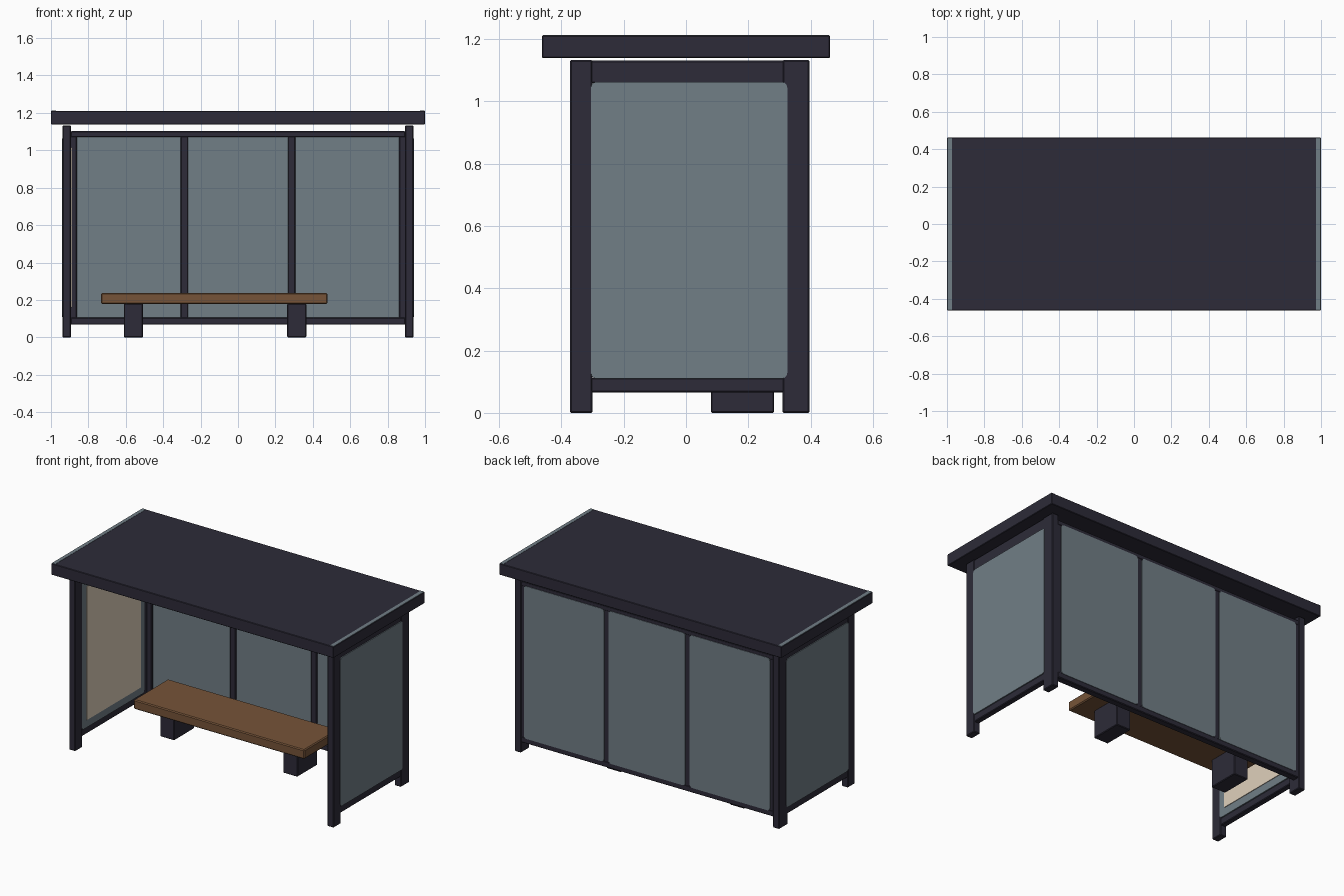
import bpy, bmesh, math
from mathutils import Matrix

if "Cube" in bpy.data.objects:
    bpy.data.objects.remove(bpy.data.objects["Cube"])


def material(name, rgb):
    m = bpy.data.materials.new(name)
    m.diffuse_color = (*rgb, 1)
    m.use_nodes = True
    m.node_tree.nodes["Principled BSDF"].inputs["Base Color"].default_value = m.diffuse_color
    return m


DARK = material("dark metal", (0.026, 0.024, 0.040))
GLASS = material("grey glass", (0.165, 0.210, 0.240))
WOOD = material("brown wood", (0.180, 0.088, 0.040))
PAPER = material("cream paper", (0.74, 0.63, 0.50))


def finish(name, bm, mat):
    bmesh.ops.recalc_face_normals(bm, faces=bm.faces)
    me = bpy.data.meshes.new(name)
    bm.to_mesh(me)
    bm.free()
    me.materials.append(mat)
    ob = bpy.data.objects.new(name, me)
    bpy.context.collection.objects.link(ob)
    return ob


def box(name, x, y, z, mat=DARK, bevel=0.004):
    """Box from (min, max) ranges, with a small edge chamfer."""
    bm = bmesh.new()
    bmesh.ops.create_cube(bm, size=1)
    for v in bm.verts:
        v.co = [r[0] + (c + 0.5) * (r[1] - r[0]) for r, c in zip((x, y, z), v.co)]
    if bevel:
        bmesh.ops.bevel(bm, geom=bm.edges[:], offset=bevel, segments=1, affect='EDGES')
    return finish(name, bm, mat)


def pane(name, u, z, depth, mat, side_wall=False, radius=0.018):
    """Upright plate with rounded corners, u along x (or along y on a side wall)."""
    bm = bmesh.new()
    pts = []
    corners = [(u[1], z[1], -1, -1), (u[0], z[1], 1, -1), (u[0], z[0], 1, 1), (u[1], z[0], -1, 1)]
    for i, (cu, cz, su, sz) in enumerate(corners):
        for k in range(4):
            a = math.radians(90 * i + 30 * k)
            pu = cu + su * radius + radius * math.cos(a)
            pz = cz + sz * radius + radius * math.sin(a)
            pts.append((depth[0], pu, pz) if side_wall else (pu, depth[0], pz))
    face = bm.faces.new([bm.verts.new(p) for p in pts])
    ext = bmesh.ops.extrude_face_region(bm, geom=[face])
    d = depth[1] - depth[0]
    move = (d, 0, 0) if side_wall else (0, d, 0)
    bmesh.ops.translate(bm, vec=move, verts=[g for g in ext["geom"] if isinstance(g, bmesh.types.BMVert)])
    return finish(name, bm, mat)


def span(s, a, b):
    return tuple(sorted((s * a, s * b)))


# Roof slab with grey end trims
box("roof", (-1, 1), (-0.462, 0.462), (1.138, 1.211), bevel=0.003)

for s, side in ((-1, "left"), (1, "right")):
    box(side + "_roof_trim", span(s, 0.974, 0.998), (-0.459, 0.459), (1.209, 1.2125), GLASS, 0)

    # Corner posts
    box(side + "_front_post", span(s, 0.893, 0.938), (-0.372, -0.300), (0, 1.132))
    box(side + "_back_post", span(s, 0.893, 0.938), (0.310, 0.396), (0, 1.132))

    # Side wall rails and glass
    box(side + "_bottom_rail", span(s, 0.898, 0.935), (-0.31, 0.32), (0.066, 0.112))
    box(side + "_top_rail", span(s, 0.898, 0.935), (-0.31, 0.32), (1.058, 1.130))
    pane(side + "_glass", (-0.305, 0.325), (0.11, 1.062), span(s, 0.892, 0.940), GLASS, True)

    # Back wall uprights
    box(side + "_back_stile", span(s, 0.862, 0.900), (0.355, 0.392), (0.072, 1.10))
    box(side + "_back_mullion", span(s, 0.267, 0.307), (0.355, 0.392), (0.09, 1.09))

# Poster on the inside of the left wall
pane("poster", (-0.262, 0.285), (0.16, 1.015), (-0.893, -0.888), PAPER, True, 0.004)

# Back wall rails and three panes
box("back_bottom_rail", (-0.895, 0.895), (0.350, 0.394), (0.068, 0.105))
box("back_top_rail", (-0.895, 0.895), (0.350, 0.394), (1.070, 1.102))
for i, u in enumerate([(-0.872, -0.304), (-0.272, 0.272), (0.304, 0.872)]):
    pane("back_glass_%d" % (i + 1), u, (0.10, 1.078), (0.368, 0.397), GLASS)

# Bench seat on two block legs
box("bench_seat", (-0.732, 0.478), (-0.012, 0.335), (0.178, 0.238), WOOD, 0.006)
for x0 in (-0.61, 0.263):
    box("bench_leg", (x0, x0 + 0.102), (0.08, 0.283), (0, 0.18))
